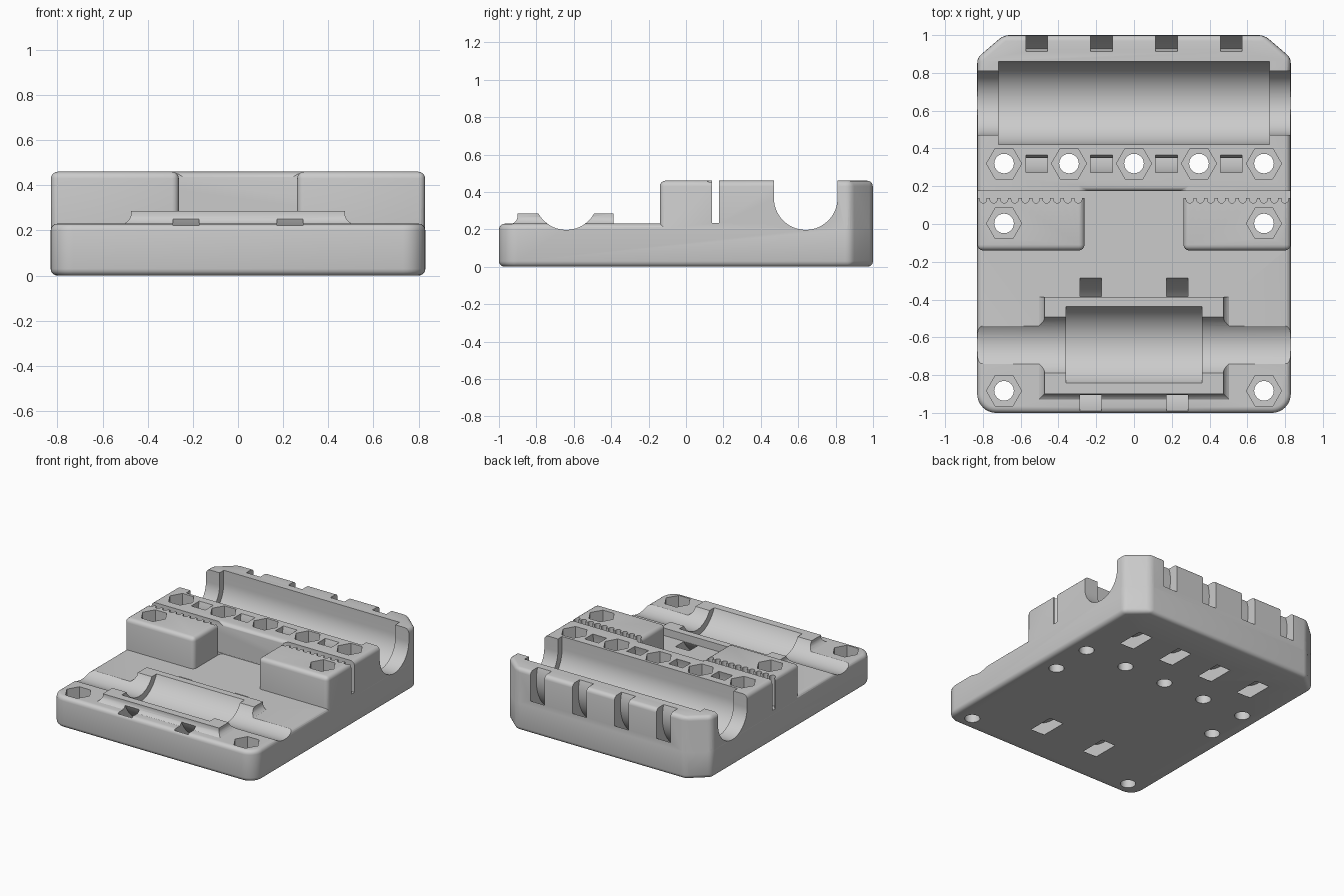
import bpy, bmesh, math
from mathutils import Vector

if "Cube" in bpy.data.objects:
    bpy.data.objects.remove(bpy.data.objects["Cube"])

grey = bpy.data.materials.new("light_grey_plastic")
grey.use_nodes = True
grey.diffuse_color = (0.6, 0.6, 0.6, 1)
grey.node_tree.nodes["Principled BSDF"].inputs["Base Color"].default_value = (0.6, 0.6, 0.6, 1)

HALF, DECK, TOP = 0.83, 0.23, 0.46      # half width, deck height, block height
AXIS_Z, ROD_Y = 0.367, 0.64             # bearing axis height and offset


def arc(cx, cy, r, a, b, n):
    """Points on an arc, angles in degrees."""
    steps = [math.radians(a + (b - a) * i / n) for i in range(n + 1)]
    return [(cx + r * math.cos(t), cy + r * math.sin(t)) for t in steps]


def rect(x0, x1, y0, y1):
    return [(x0, y0), (x1, y0), (x1, y1), (x0, y1)]


def loft(bm, rings):
    """Closed skin over a stack of equal rings of points."""
    rows = [[bm.verts.new(p) for p in ring] for ring in rings]
    for low, high in zip(rows, rows[1:]):
        for i in range(len(low)):
            j = (i + 1) % len(low)
            bm.faces.new((low[i], low[j], high[j], high[i]))
    bm.faces.new(rows[0])
    bm.faces.new(rows[-1])


def prism_z(bm, points, lo, hi):
    loft(bm, [[Vector((x, y, h)) for x, y in points] for h in (lo, hi)])


def prism_x(bm, points, lo, hi):
    loft(bm, [[Vector((h, y, z)) for y, z in points] for h in (lo, hi)])


def finish(name, bm):
    bmesh.ops.recalc_face_normals(bm, faces=bm.faces[:])
    mesh = bpy.data.meshes.new(name)
    bm.to_mesh(mesh)
    bm.free()
    mesh.materials.append(grey)
    ob = bpy.data.objects.new(name, mesh)
    bpy.context.collection.objects.link(ob)
    return ob


def apply(ob, mod):
    bpy.context.view_layer.objects.active = ob
    bpy.ops.object.modifier_apply(modifier=mod.name)


def soft_prism(name, points, lo, hi):
    """Upright prism with rounded edges."""
    bm = bmesh.new()
    prism_z(bm, points, lo, hi)
    ob = finish(name, bm)
    mod = ob.modifiers.new("soft_edges", "BEVEL")
    mod.width, mod.segments = 0.03, 4
    mod.limit_method, mod.angle_limit = "ANGLE", math.radians(30)
    apply(ob, mod)
    return ob


def combine(ob, other, operation):
    mod = ob.modifiers.new("combine", "BOOLEAN")
    mod.operation, mod.solver, mod.object = operation, "EXACT", other
    mod.use_self = operation == "DIFFERENCE"
    apply(ob, mod)
    bpy.data.objects.remove(other)


def back_edge(inset):
    """Chamfered rear outline, from left to right."""
    w, d = HALF - inset, 1 - inset
    return [(w, 0.88), (0.69, d), (-0.69, d), (-w, 0.88)]


# Base plate: rounded front corners, chamfered back corners
front = arc(-HALF + 0.1, -0.9, 0.1, 180, 270, 8) + arc(HALF - 0.1, -0.9, 0.1, 270, 360, 8)
carriage = soft_prism("carriage", front + back_edge(0), 0, DECK)

# Raised U-shaped block: rear bearing housing with two belt clamp arms
INSET = 0.001
side, inner = HALF - INSET, 0.262
arms = [(-side, -0.14), (-inner, -0.14), (-inner, 0.175), (inner, 0.175), (inner, -0.14), (side, -0.14)]
combine(carriage, soft_prism("raised_block", arms + back_edge(INSET), 0.1, TOP), "UNION")

# Front bearing saddle with a flared foot
bm = bmesh.new()
layers = []
for z, flare in ((0.15, 0.04), (0.225, 0.036), (0.237, 0.018), (0.25, 0.006), (0.265, 0), (0.285, 0)):
    outline = rect(-0.475 - flare, 0.475 + flare, -0.9 - flare, -0.387)
    layers.append([(x, y, z) for x, y in outline])
loft(bm, layers)
combine(carriage, finish("front_saddle", bm), "UNION")

# Everything below is cut away in a single pass
cut = bmesh.new()


def trough(y, r):
    """U-shaped section, open at the top."""
    return arc(y, AXIS_Z, r, 180, 360, 40) + [(y + r, 0.5 + r), (y - r, 0.5 + r)]


# Rod channels and the wider bearing pockets
for y, length in ((ROD_Y, 0.718), (-ROD_Y, 0.36)):
    prism_x(cut, trough(y, 0.17), -1, 1)
    prism_x(cut, trough(y, 0.219), -length, length)

# Curved tie slots wrapping under the bearings
for y, columns in ((ROD_Y, (-0.515, -0.172, 0.172, 0.515)), (-ROD_Y, (-0.23, 0.23))):
    band = arc(y, AXIS_Z, 0.38, 150, 390, 48) + arc(y, AXIS_Z, 0.29, 390, 150, 48)
    for x in columns:
        prism_x(cut, band, x - 0.057, x + 0.057)

# Belt slot with rounded teeth along its front wall
comb = [(-1, 0.176), (-1, 0.138)]
for i in range(-10, 10):
    x = (i + 0.5) * 0.056 + math.copysign(0.267, i + 0.5)
    comb += [(x - 0.019, 0.138)] + arc(x, 0.13, 0.019, 180, 360, 10) + [(x + 0.019, 0.138)]
comb += [(1, 0.138), (1, 0.176)]
prism_z(cut, comb, DECK + 0.003, 0.6)

# Screw holes with hexagonal nut traps
holes = [(x, 0.32, TOP) for x in (-0.688, -0.344, 0, 0.344, 0.688)]
holes += [(x, y, h) for x in (-0.688, 0.688) for y, h in ((0.003, TOP), (-0.883, DECK))]
for x, y, h in holes:
    prism_z(cut, arc(x, y, 0.052, 0, 345, 23), -0.1, 0.8)
    prism_z(cut, arc(x, y, 0.093, 0, 300, 5), h - 0.1, 0.65)

combine(carriage, finish("cutters", cut), "DIFFERENCE")

# Smooth shading with sharp edges kept
bpy.ops.object.select_all(action="DESELECT")
carriage.select_set(True)
bpy.context.view_layer.objects.active = carriage
bpy.ops.object.shade_smooth_by_angle(angle=math.radians(30))
